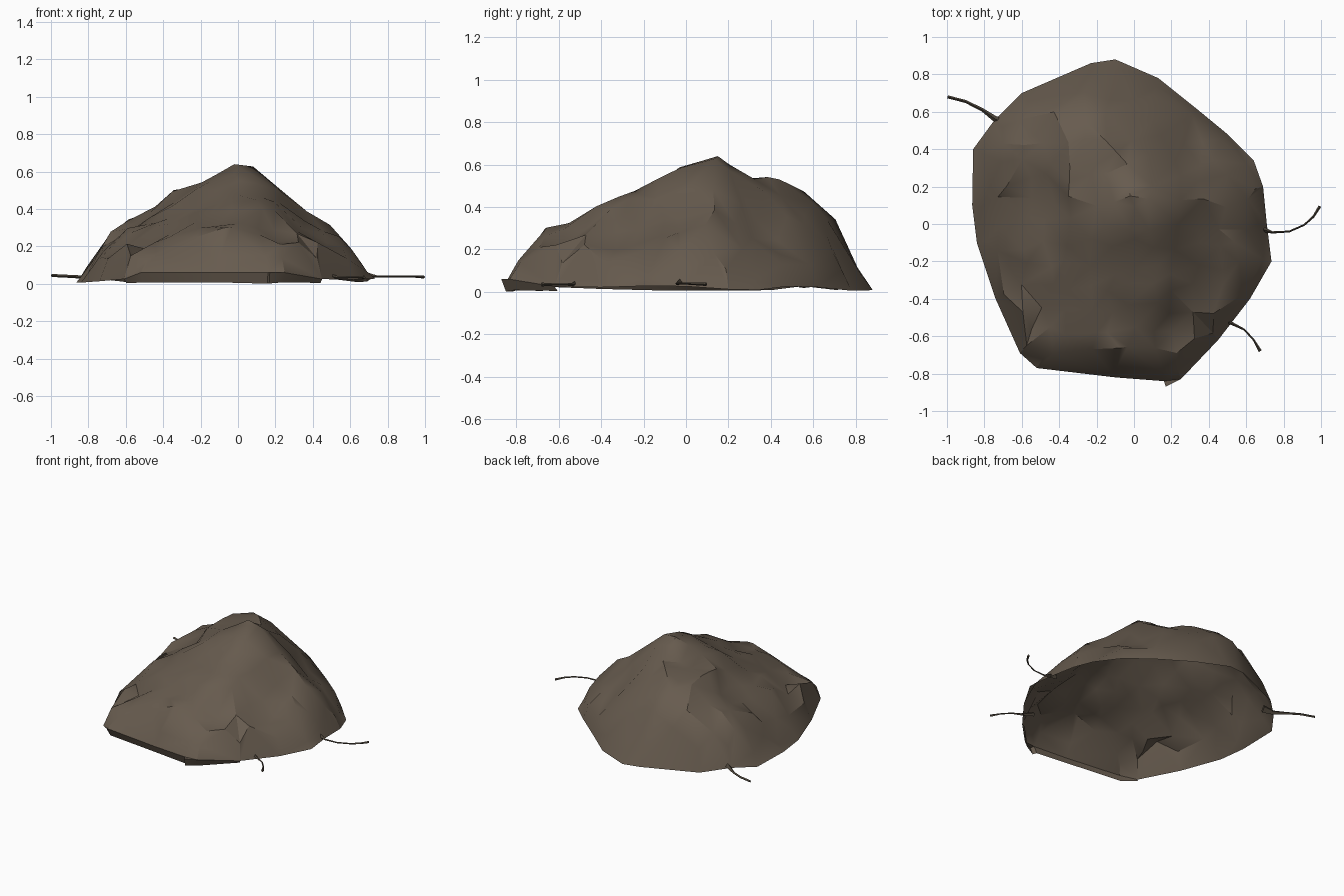
import bpy, bmesh, math, random
from mathutils import Vector, noise
from mathutils.geometry import delaunay_2d_cdt, intersect_point_line

if "Cube" in bpy.data.objects:
    bpy.data.objects.remove(bpy.data.objects["Cube"])

random.seed(7)


def material(name, rgb):
    m = bpy.data.materials.new(name)
    m.diffuse_color = (*rgb, 1)
    m.use_nodes = True
    m.node_tree.nodes["Principled BSDF"].inputs["Base Color"].default_value = m.diffuse_color
    return m


SOIL = material("soil brown", (0.135, 0.105, 0.077))
ROOT = material("dark root brown", (0.075, 0.06, 0.043))

# footprint of the mound, seen from above
OUTLINE = [(-.10, .88), (-.23, .86), (-.6, .70), (-.75, .55), (-.86, .40), (-.865, .1),
           (-.84, -.1), (-.74, -.4), (-.61, -.69), (-.52, -.77), (-.1, -.82), (.16, -.84),
           (.17, -.87), (.25, -.83), (.45, -.62), (.62, -.4), (.735, -.2), (.71, 0), (.69, .2),
           (.64, .34), (.5, .48), (.33, .62), (.13, .78)]
# skyline seen from the front (x, z) and from the side (y, z)
FRONT = [(-.86, .03), (-.76, .13), (-.68, .27), (-.6, .33), (-.48, .37), (-.3, .53), (-.02, .64),
         (.11, .62), (.2, .55), (.39, .36), (.52, .29), (.63, .20), (.735, .03)]
SIDE = [(-.88, .06), (-.8, .23), (-.57, .33), (-.22, .48), (-.06, .58), (.15, .64), (.29, .56),
        (.4, .55), (.58, .45), (.62, .36), (.70, .34), (.79, .15), (.88, .03)]


def lerp_table(t, v):
    if v <= t[0][0]:
        return t[0][1]
    for (a, za), (b, zb) in zip(t, t[1:]):
        if v <= b:
            return za + (zb - za) * (v - a) / (b - a)
    return t[-1][1]


RIM = [Vector(p) for p in OUTLINE]
N = len(RIM)


def edge_distance(p):
    best = 9
    for i in range(N):
        a, b = RIM[i], RIM[(i + 1) % N]
        q, f = intersect_point_line(p, a, b)
        f = min(max(f, 0), 1)
        best = min(best, (a + (b - a) * f - p).length)
    return best


def inside(p):
    hit = False
    for i in range(N):
        a, b = RIM[i], RIM[(i + 1) % N]
        if (a.y > p.y) != (b.y > p.y) and p.x < a.x + (b.x - a.x) * (p.y - a.y) / (b.y - a.y):
            hit = not hit
    return hit


def rim_height(p):
    return 0.06 if p.y < -0.7 else random.uniform(0.005, 0.028)


def height(p):
    # the ridge bends to the left behind the summit
    bend = 0.65 * min(max(p.y - .15, 0), .4)
    fx, sy = lerp_table(FRONT, p.x), lerp_table(SIDE, p.y)
    h = lerp_table(FRONT, p.x + bend) * sy / 0.64
    lump = noise.noise(Vector((p.x * 4.5, p.y * 4.5, 3.1))) * 0.07
    h += (lump + random.uniform(-.022, .022)) * (1 - max(0, (h - .45) / .2))
    return max(0.04, min(h, fx + .01, sy + .01, 0.64, 0.03 + 2.4 * edge_distance(p)))


# mound: irregular triangulated shell, open underneath
pts = list(RIM)
pts += [p * 0.94 for i, p in enumerate(RIM) if i != 12]
step = 0.115
for i in range(-9, 10):
    for j in range(-9, 10):
        p = Vector((i * step + random.uniform(-.04, .04), j * step + random.uniform(-.04, .04)))
        if inside(p) and edge_distance(p) > 0.085:
            pts.append(p)
pts.append(Vector((-.02, .15)))
edges = [(i, (i + 1) % N) for i in range(N)]
v2, _, faces, _, _, _ = delaunay_2d_cdt(pts, edges, [], 1, 1e-5)

bm = bmesh.new()
for p in v2:
    z = rim_height(p) if edge_distance(p) < 0.004 else height(p)
    bm.verts.new((p.x, p.y, z))
bm.verts.ensure_lookup_table()
for f in faces:
    face = bm.faces.new([bm.verts[i] for i in f])
    face.normal_update()
    if face.normal.z < 0:
        face.normal_flip()
# the front rim curls under to the ground
border = [e for e in bm.edges if e.is_boundary and all(v.co.y < -.6 for v in e.verts)]
ret = bmesh.ops.extrude_edge_only(bm, edges=border)
for v in ret["geom"]:
    if isinstance(v, bmesh.types.BMVert):
        v.co.x *= 0.98
        v.co.y *= 0.975
        v.co.z = random.uniform(0.0, 0.012)
bmesh.ops.recalc_face_normals(bm, faces=bm.faces)
if sum(f.normal.z * f.calc_area() for f in bm.faces) < 0:
    bmesh.ops.reverse_faces(bm, faces=bm.faces)
me = bpy.data.meshes.new("dirt_mound")
bm.to_mesh(me)
bm.free()
me.materials.append(SOIL)
mound = bpy.data.objects.new("dirt_mound", me)
bpy.context.collection.objects.link(mound)


# roots: tapered four-sided tubes poking out of the base
def root(name, path):
    bm = bmesh.new()
    P = [Vector(p[:3]) for p in path]
    rings = []
    for i, c in enumerate(P):
        d = (P[min(i + 1, len(P) - 1)] - P[max(i - 1, 0)]).normalized()
        s = d.cross(Vector((0, 0, 1))).normalized()
        u = s.cross(d)
        r = path[i][3]
        rings.append([bm.verts.new(c + (s * math.cos(a) + u * math.sin(a)) * r)
                      for a in (k * math.pi / 2 for k in range(4))])
    for a, b in zip(rings, rings[1:]):
        for k in range(4):
            bm.faces.new((a[k], a[(k + 1) % 4], b[(k + 1) % 4], b[k]))
    bm.faces.new(rings[0])
    bm.faces.new(rings[-1])
    bmesh.ops.recalc_face_normals(bm, faces=bm.faces)
    me = bpy.data.meshes.new(name)
    bm.to_mesh(me)
    bm.free()
    me.materials.append(ROOT)
    ob = bpy.data.objects.new(name, me)
    bpy.context.collection.objects.link(ob)
    return ob


parts = [mound,
         root("left_root", [(-.67, .535, .05, .03), (-.74, .56, .035, .016), (-.81, .61, .035, .009),
                            (-.90, .655, .04, .008), (-.997, .68, .045, .008)]),
         root("right_root", [(.66, -.02, .05, .02), (.74, -.045, .04, .006), (.83, -.04, .04, .005),
                             (.91, -.005, .04, .005), (.96, .04, .038, .006), (.994, .095, .036, .008)]),
         root("front_root", [(.45, -.50, .05, .016), (.53, -.535, .035, .008), (.59, -.565, .035, .005),
                             (.64, -.62, .035, .005), (.675, -.68, .035, .009)])]

for ob in parts:
    bpy.ops.object.select_all(action='DESELECT')
    ob.select_set(True)
    bpy.context.view_layer.objects.active = ob
    bpy.ops.object.shade_smooth_by_angle(angle=math.radians(32))
